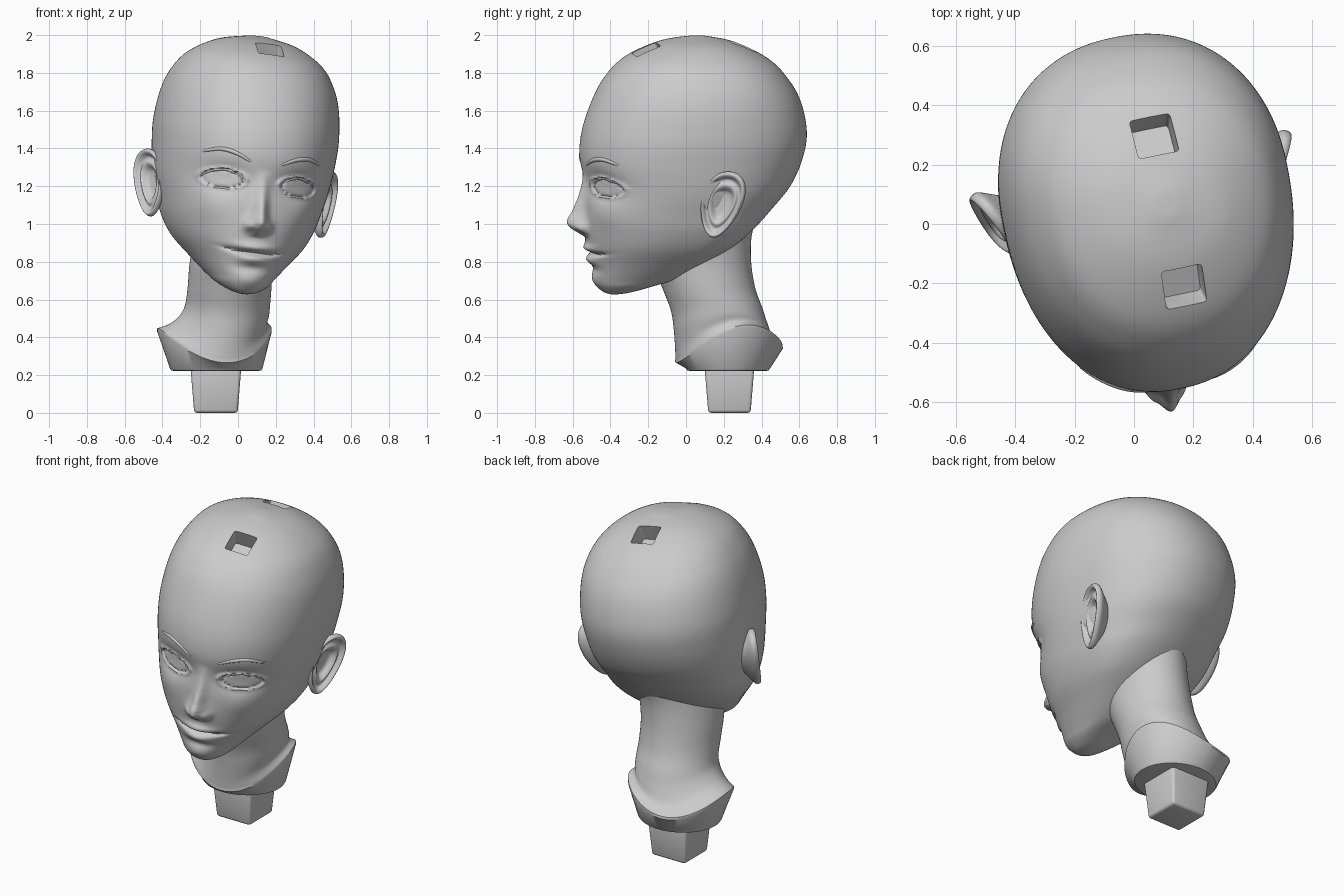
import bpy, bmesh
from math import sin, cos, pi, exp, radians, sqrt
from mathutils import Matrix, Vector
from mathutils.bvhtree import BVHTree

if "Cube" in bpy.data.objects:
    bpy.data.objects.remove(bpy.data.objects["Cube"])

# The head is turned and tilted on the neck; it is built straight, then posed
POSE = (Matrix.Translation((0.035, 0, 1.3)) @ Matrix.Rotation(radians(11.5), 4, 'Z')
        @ Matrix.Rotation(radians(7), 4, 'Y') @ Matrix.Translation((0, 0, -1.3)))


def smooth_rows(rows, steps):
    """Catmull-Rom interpolation through table rows."""
    out, n = [], len(rows)
    for i in range(n - 1):
        a, b, c, d = (rows[max(0, min(n - 1, i + k))] for k in (-1, 0, 1, 2))
        for s in range(steps):
            t = s / steps
            out.append([0.5 * (2 * q + (r - p) * t + (2 * p - 5 * q + 4 * r - w) * t * t
                        + (3 * q - p - 3 * r + w) * t ** 3) for p, q, r, w in zip(a, b, c, d)])
    return out + [list(rows[-1])]


def loft(name, rings, angle=40, matrix=None):
    """Closed skin over rings of points, capped by a centre point at both ends."""
    bm = bmesh.new()
    vs = [[bm.verts.new(p) for p in ring] for ring in rings]
    n = len(vs[0])
    for a, b in zip(vs, vs[1:]):
        for i in range(n):
            bm.faces.new((a[i], a[(i + 1) % n], b[(i + 1) % n], b[i]))
    for ring in (vs[0], vs[-1]):
        mid = bm.verts.new(sum((v.co for v in ring), Vector()) / n)
        for i in range(n):
            bm.faces.new((ring[i], ring[(i + 1) % n], mid))
    return finish(name, bm, angle, matrix)


def finish(name, bm, angle=40, matrix=None):
    bmesh.ops.recalc_face_normals(bm, faces=bm.faces)
    me = bpy.data.meshes.new(name)
    bm.to_mesh(me)
    bm.free()
    ob = bpy.data.objects.new(name, me)
    bpy.context.collection.objects.link(ob)
    if matrix:
        ob.matrix_world = matrix
    smooth(ob, angle)
    return ob


def smooth(ob, angle):
    bpy.ops.object.select_all(action='DESELECT')
    ob.select_set(True)
    bpy.context.view_layer.objects.active = ob
    bpy.ops.object.shade_smooth_by_angle(angle=radians(angle))


def bump(d, s):
    return exp(-(d / s) ** 2)


def power(v, e):
    return abs(v) ** e * (1 if v >= 0 else -1)


# Facial relief: how far the face stands forward at (x, z)
NOSE = [(0.925, 0), (0.945, 0.03), (0.975, 0.078), (1.0, 0.096), (1.025, 0.092),
        (1.06, 0.068), (1.13, 0.038), (1.28, 0)]


def relief(x, z):
    x, h = abs(x), 0
    for (z0, a), (z1, b) in zip(NOSE, NOSE[1:]):
        if z0 <= z < z1:
            width = 0.036 + 0.012 * bump(z - 1.0, 0.05)
            h += (a + (b - a) * (z - z0) / (z1 - z0)) * bump(x, width)
    h += 0.03 * bump(x - 0.055, 0.024) * bump(z - 0.98, 0.026)            # nose wings
    dx, dz = x - 0.205, z - 1.215
    h -= 0.036 * bump(dx, 0.11) * bump(dz - 0.005, 0.07)                  # eye socket
    q = sqrt((dx / 0.1) ** 2 + (dz / 0.046) ** 2)
    h += 0.014 * max(0, 1 - q * q)                                        # eyeball
    h += (0.014 if dz > 0 else 0.007) * bump(q - 1.18, 0.13)              # eyelids
    h -= 0.008 * bump(q - 0.98, 0.07)
    zm = 0.843 + 0.5 * x * x
    h += 0.022 * bump(z - zm - 0.028, 0.021) * bump(x, 0.09)              # upper lip
    h += 0.024 * bump(z - zm + 0.036, 0.024) * bump(x, 0.078)             # lower lip
    h -= 0.024 * bump(z - zm, 0.010) / (1 + (x / 0.15) ** 8)              # mouth line
    h -= 0.010 * bump(z - 0.76, 0.025) * bump(x, 0.09)
    h += 0.012 * bump(z - 0.69, 0.04) * bump(x, 0.07)                     # chin
    h += 0.012 * bump(x - 0.25, 0.09) * bump(z - 1.07, 0.08)              # cheek
    return h


# Head: height, front, back, half width, depth of widest point
HEAD = [(.625, -.40, -.34, .02, -.37), (.64, -.435, -.27, .075, -.35),
        (.675, -.465, -.16, .135, -.28), (.72, -.485, -.02, .18, -.20),
        (.80, -.50, .12, .255, -.10), (.90, -.525, .26, .345, 0),
        (1.0, -.54, .37, .40, .05), (1.1, -.545, .46, .43, .06),
        (1.22, -.545, .555, .46, .08), (1.36, -.567, .615, .478, .09),
        (1.5, -.553, .635, .485, .10), (1.66, -.50, .60, .467, .10),
        (1.78, -.435, .53, .425, .10), (1.88, -.335, .43, .35, .08),
        (1.96, -.17, .27, .215, .06), (1.995, -.02, .12, .065, .05),
        (2.0, .04, .06, .01, .05)]
rings = []
for z, front, back, w, yc in smooth_rows(HEAD, 13):
    ring = []
    for i in range(240):
        phi = 2 * pi * i / 240
        t = -pi / 2 + phi - 0.45 * sin(phi)          # denser at the face
        e = 2 / 2.2
        x, s = w * power(cos(t), e), power(sin(t), e)
        y = yc + (back - yc) * s if s > 0 else yc - (front - yc) * s
        if s < 0:
            y -= relief(x, z) * min(1, -s * 1.6)
        ring.append((x, y, z))
    rings.append(ring)
head = loft("head", rings, 50)
tree = BVHTree.FromPolygons([v.co for v in head.data.vertices],
                            [p.vertices for p in head.data.polygons])

# Two square sockets sunk into the crown
for y in (0.285, -0.235):
    spot, normal, _, _ = tree.ray_cast(Vector((0.012, y, 3)), Vector((0, 0, -1)))
    if normal.z < 0:
        normal = -normal
    bm = bmesh.new()
    bmesh.ops.create_cube(bm, size=1)
    bmesh.ops.scale(bm, vec=(0.14, 0.14, 0.22), verts=bm.verts)
    bmesh.ops.bevel(bm, geom=[e for e in bm.edges if abs(e.verts[0].co.z - e.verts[1].co.z) > .1],
                    offset=0.012, segments=3, affect='EDGES', profile=0.5)
    tilt = Vector((0, 0, 1)).rotation_difference(normal).to_matrix().to_4x4()
    cutter = finish("socket_cutter", bm, 30, Matrix.Translation(spot) @ tilt)
    cutter.hide_render = True
    bpy.context.view_layer.objects.active = head
    mod = head.modifiers.new("socket", 'BOOLEAN')
    mod.operation, mod.solver, mod.object = 'DIFFERENCE', 'EXACT', cutter
    bpy.ops.object.modifier_apply(modifier=mod.name)
    bpy.data.objects.remove(cutter)
smooth(head, 50)
head.matrix_world = POSE


# Brows and lid lines: thin tapered tubes lying on the face
def face_line(name, pts, depth, side):
    cu = bpy.data.curves.new(name, 'CURVE')
    cu.dimensions, cu.bevel_depth, cu.bevel_resolution, cu.use_fill_caps = '3D', depth, 3, True
    pts = smooth_rows(pts, 6)
    sp = cu.splines.new('POLY')
    sp.points.add(len(pts) - 1)
    for i, (p, (x, z)) in enumerate(zip(sp.points, pts)):
        hit = tree.ray_cast(Vector((side * x, -2, z)), Vector((0, 1, 0)))[0]
        p.co = (hit.x, hit.y + depth * 0.35, hit.z, 1)
        p.radius = 0.25 + 0.75 * sin(pi * i / (len(pts) - 1)) ** 0.6
    ob = bpy.data.objects.new(name, cu)
    bpy.context.collection.objects.link(ob)
    ob.matrix_world = POSE


# Ears: shallow bowl with a rolled rim, flared out from the head
EAR = [(0.45, -0.075), (0.75, -0.04), (0.97, -0.012), (1.0, 0.008), (0.95, 0.022), (0.87, 0.018),
       (0.78, 0.0), (0.7, -0.002), (0.6, 0.008), (0.5, 0.0), (0.36, -0.022), (0.1, -0.026)]
for side, label in ((1, "right"), (-1, "left")):
    back = Vector((sin(radians(28)), cos(radians(28)), 0))
    out = Vector((cos(radians(28)), -sin(radians(28)), 0))
    up = Vector((0.1, 0.2, 1))
    rings = []
    for scale, lift in smooth_rows(EAR, 3):
        ring = []
        for i in range(56):
            t = 2 * pi * i / 56
            u = 0.112 * (1 + 0.25 * sin(t)) * cos(t) * scale
            p = Vector((0.478, 0.1, 1.16)) + back * u + up * (0.178 * sin(t) * scale) + out * lift
            ring.append((side * p.x, p.y, p.z))
        rings.append(ring)
    loft(label + "_ear", rings, 60, POSE)
    face_line(label + "_brow", [(.075, 1.318), (.16, 1.357), (.24, 1.37), (.32, 1.347)], 0.012, side)
    face_line(label + "_upper_lid", [(.1, 1.205), (.145, 1.25), (.205, 1.266), (.27, 1.248),
                                     (.31, 1.215)], 0.008, side)

# Neck rising from a flared collar whose rim dips at front and back
COLLAR = [(.222, -.115, .225, .02, .425, 0), (.225, -.115, .238, .007, .438, 0),
          (.235, -.115, .245, 0, .445, 0), (.37, -.125, .303, -.058, .513, 1)]
NECK = [(.385, -.125, .303, -.056, .511, 1), (.425, -.10, .256, -.058, .46, .8),
        (.49, -.07, .235, -.065, .43, .5), (.56, -.055, .225, -.08, .405, .2),
        (.66, -.045, .222, -.125, .367, 0), (.80, -.035, .22, -.18, .345, 0),
        (.95, -.01, .215, -.2, .35, 0), (1.1, .03, .2, -.2, .40, 0)]
rings = []
for z, cx, rx, front, rear, k in COLLAR + smooth_rows(NECK, 8):
    ring = []
    for i in range(96):
        t = 2 * pi * i / 96
        wave = 0.07 * cos(2 * (t - 0.25)) + 0.035 * sin(t)
        ring.append((cx + rx * cos(t), (front + rear) / 2 + (rear - front) / 2 * sin(t), z + k * wave))
    rings.append(ring)
loft("neck", rings, 40)

# Tapered square peg under the collar
bm = bmesh.new()
bmesh.ops.create_cube(bm, size=2)
for v in bm.verts:
    r = 0.134 if v.co.z > 0 else 0.115
    v.co = (-0.117 + v.co.x * r, 0.23 + v.co.y * (r - 0.003), 0.235 if v.co.z > 0 else 0)
bmesh.ops.bevel(bm, geom=bm.edges[:], offset=0.016, segments=3, affect='EDGES', profile=0.5)
finish("peg", bm, 40)
